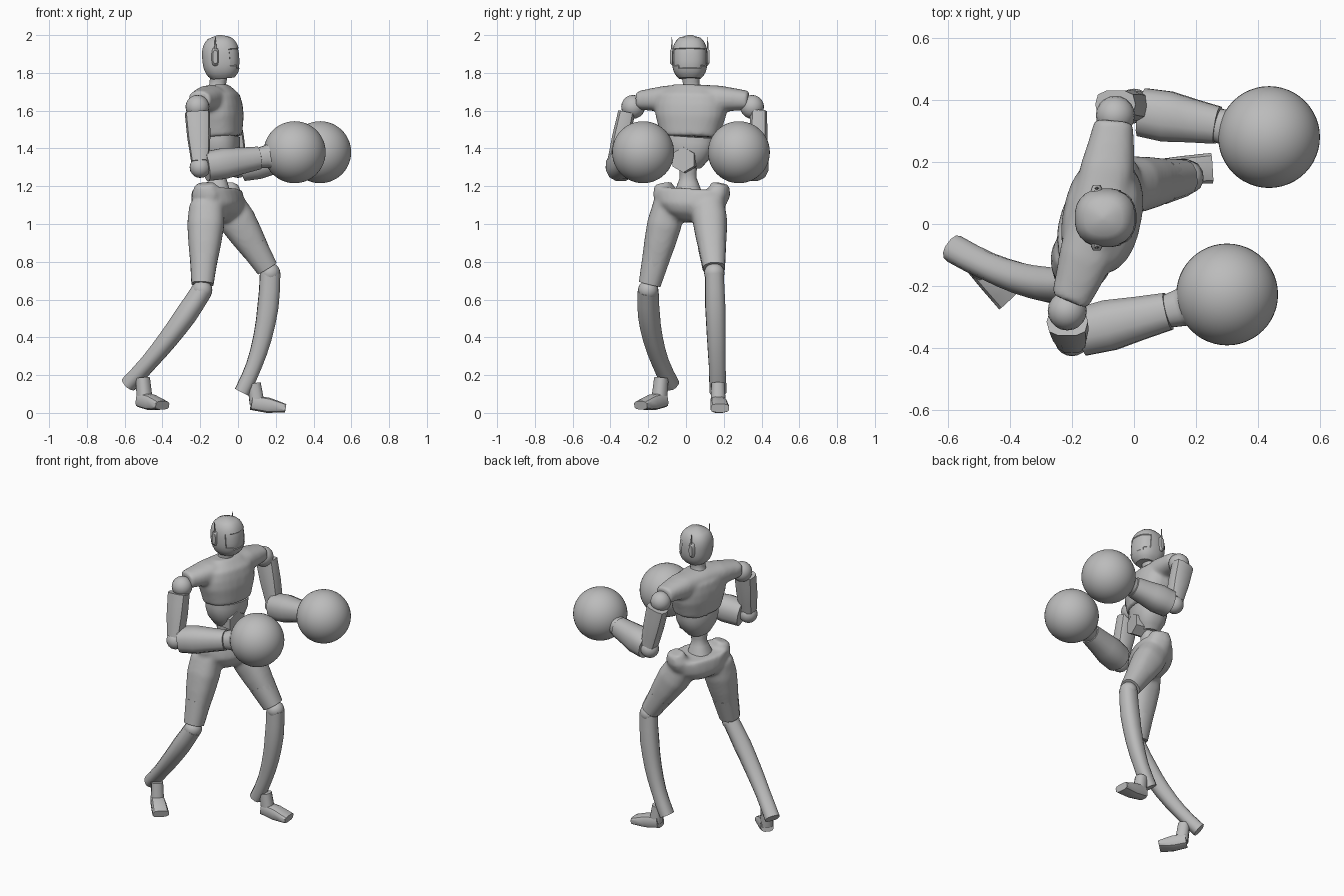
import bpy, bmesh, math
from mathutils import Vector, Matrix

cube = bpy.data.objects.get("Cube")
if cube:
    bpy.data.objects.remove(cube, do_unlink=True)

grey = bpy.data.materials.new("plain grey")
grey.use_nodes = True
grey.diffuse_color = (0.5, 0.5, 0.5, 1)
grey.node_tree.nodes["Principled BSDF"].inputs["Base Color"].default_value = grey.diffuse_color

ACROSS = Vector((0, 1, 0))
UP = Vector((0, 0, 1))
CHEST_SIDE = Vector((0.2, 1, 0)).normalized()
HIP_SIDE = Vector((0.4, 1, 0)).normalized()


def sample(values, t):
    """Read a list of evenly spaced values at t between zero and one."""
    place = t * (len(values) - 1)
    low = min(int(place), len(values) - 2)
    return values[low] + (values[low + 1] - values[low]) * (place - low)


def curve(start, middle, end, t):
    """Point on the parabola that passes through the middle point halfway."""
    control = middle * 2 - (start + end) / 2
    return start.lerp(control, t).lerp(control.lerp(end, t), t)


def loft(bm, start, end, radii, middle=None, depth=(1, 1), side=ACROSS,
         sides=16, square=2.4, steps=8):
    """Skin rounded-square rings along a path; depth is the ratio to the radii."""
    middle = middle or (start + end) / 2
    rings = []
    for step in range(steps + 1):
        t = step / steps
        ahead = curve(start, middle, end, min(t + 0.05, 1))
        behind = curve(start, middle, end, max(t - 0.05, 0))
        tangent = (ahead - behind).normalized()
        u = (side - tangent * side.dot(tangent)).normalized()
        v = tangent.cross(u)
        radius = sample(radii, t)
        ring = []
        for k in range(sides):
            angle = math.tau * (k + 0.5) / sides
            c, s = math.cos(angle), math.sin(angle)
            c = math.copysign(abs(c) ** (2 / square), c)
            s = math.copysign(abs(s) ** (2 / square), s)
            offset = u * c + v * s * sample(depth, t)
            ring.append(bm.verts.new(curve(start, middle, end, t) + offset * radius))
        rings.append(ring)
    for lower, upper in zip(rings, rings[1:]):
        for k in range(sides):
            bm.faces.new((lower[k - 1], lower[k], upper[k], upper[k - 1]))
    bm.faces.new(rings[0][::-1])
    bm.faces.new(rings[-1])
    bmesh.ops.recalc_face_normals(bm, faces=bm.faces)


def finish(name, bm, blend=0):
    mesh = bpy.data.meshes.new(name)
    bm.to_mesh(mesh)
    bm.free()
    mesh.materials.append(grey)
    ob = bpy.data.objects.new(name, mesh)
    bpy.context.collection.objects.link(ob)
    bpy.ops.object.select_all(action='DESELECT')
    ob.select_set(True)
    bpy.context.view_layer.objects.active = ob
    if blend:  # fuse overlapping lofts into one soft shell
        fuse = ob.modifiers.new("fuse", 'REMESH')
        fuse.mode = 'VOXEL'
        fuse.voxel_size = 0.011
        fuse.use_smooth_shade = True
        soften = ob.modifiers.new("soften", 'SMOOTH')
        soften.iterations = blend
    else:
        bpy.ops.object.shade_smooth_by_angle(angle=math.radians(35))


def part(name, start, end, radii, **options):
    bm = bmesh.new()
    loft(bm, start, end, radii, **options)
    finish(name, bm)


def ball(name, centre, radius, segments=20):
    bm = bmesh.new()
    bmesh.ops.create_uvsphere(bm, u_segments=segments, v_segments=segments // 2,
                              radius=radius, matrix=Matrix.Translation(centre))
    finish(name, bm)


# Joints that pose the limbs
right = dict(
    shoulder=(-.215, -.28, 1.62), elbow=(-.2, -.37, 1.3), glove=(.3, -.227, 1.38),
    hip=(-.165, -.09, 1.1), knee=(-.19, -.2, .65), shin=(-.37, -.175, .39),
    heel=(-.58, -.08, .15), toe=(-.4, -.24, .04))
left = dict(
    shoulder=(-.06, .35, 1.62), elbow=(0, .38, 1.3), glove=(.435, .28, 1.38),
    hip=(-.055, .12, 1.1), knee=(.17, .15, .74), shin=(.13, .16, .4),
    heel=(.02, .17, .11), toe=(.25, .18, .025))
for pose in (right, left):
    for joint in pose:
        pose[joint] = Vector(pose[joint])

# Head with an inset visor
crown = Vector((-.1, .02, 2))
chin = Vector((-.08, .02, 1.77))
bm = bmesh.new()
dome = [max(.095 * (1 - abs(k / 8) ** 2.5) ** .4, .01) for k in range(-7, 9)]
loft(bm, chin, crown, dome, depth=(1.05, 1.07), sides=24, steps=len(dome) - 1)
visor = [f for f in bm.faces if f.calc_center_median().x > -.045
         and 1.83 < f.calc_center_median().z < 1.925]
bmesh.ops.inset_region(bm, faces=visor, thickness=.003, depth=-.004)
finish("head", bm)
part("neck", Vector((-.115, .03, 1.68)), Vector((-.1, .025, 1.8)), [.062, .044, .048])

# Ear pods with antennae
for name, s in (("right", -1), ("left", 1)):
    pod = Vector((-.12, .02 + s * .08, 1.885))
    part(name + "_ear_pod", pod, pod + ACROSS * s * .025, [.05, .048, .035],
         depth=(.42, .36), side=UP, square=3, steps=2)
    base = pod + ACROSS * s * .015
    part(name + "_antenna", base, base + UP * .105, [.006, .002], depth=(2, 1),
         sides=6, steps=2)

# Chest shell: ribcage fused with the shoulder yoke
bm = bmesh.new()
loft(bm, Vector((-.095, .02, 1.46)), Vector((-.112, .03, 1.735)),
     [.155, .17, .187, .19, .18, .1], depth=(.73, .6), side=CHEST_SIDE, sides=24, steps=10)
lift = UP * .034
loft(bm, right["shoulder"].lerp(left["shoulder"], .05) + lift,
     left["shoulder"].lerp(right["shoulder"], .03) + lift,
     [.05, .07, .075, .07, .05], middle=Vector((-.115, .035, 1.665)),
     depth=(1.25, 1.25), side=UP, sides=20)
finish("chest", bm, blend=8)

# Tapered abdomen, belly plate and thin waist
waist = Vector((-.1, .01, 1.3))
part("abdomen", waist, Vector((-.093, .02, 1.465)), [.07, .115, .137, .142],
     depth=(.85, .7), side=CHEST_SIDE, sides=20, steps=6)
part("waist_post", waist + UP * .04, Vector((-.112, .012, 1.15)), [.05, .045, .08])
part("belly_plate", Vector((-.07, 0, 1.34)), Vector((.005, -.015, 1.34)),
     [.07, .068], sides=6, square=2, steps=2)

# Hips with raised side lobes, fused with both thighs
bm = bmesh.new()
rim = Vector((-.112, .03, 1.18))
loft(bm, Vector((-.1, .015, 1.01)), rim,
     [.05, .13, .175, .19, .2], depth=(.9, .55), side=HIP_SIDE, sides=24)
for pose, s in ((right, -1), (left, 1)):
    lobe = rim + HIP_SIDE * s * .14
    loft(bm, lobe - UP * .07, lobe + HIP_SIDE * s * .025 + UP * .035,
         [.05, .06, .045], depth=(1.4, 1.2), side=HIP_SIDE)
    loft(bm, pose["hip"], pose["knee"].lerp(pose["hip"], .08),
         [.085, .092, .083, .07, .056], depth=(1.1, 1), sides=20)
finish("hips_and_thighs", bm, blend=12)

for name, pose in (("right", right), ("left", left)):
    # Leg: knee guard, knee and shin running into the heel spur
    hip, knee, heel, toe = (pose[j] for j in ("hip", "knee", "heel", "toe"))
    part(name + "_knee_guard", hip.lerp(knee, .6), hip.lerp(knee, .93), [.076, .06],
         sides=12, steps=3)
    ball(name + "_knee", knee, .054)
    ankle = curve(knee, pose["shin"], heel, .87).lerp(toe, .15)
    foot_side = UP.cross(toe - ankle).normalized()
    part(name + "_shin", knee, heel, [.05, .054, .05, .045, .046], middle=pose["shin"],
         depth=(1.1, .9), side=foot_side, sides=12)

    # Foot: ankle post on a wedge-shaped sole
    sole = ankle.lerp(toe, .1)
    sole.z = toe.z + .025
    part(name + "_ankle", ankle, sole, [.036, .04], side=foot_side, sides=12, steps=2)
    back = sole.lerp(toe, -.2)
    part(name + "_foot", back, toe, [.04, .046, .05], depth=(1, .9, .45),
         side=foot_side, sides=12, square=3.2, steps=4)

    # Arm: shoulder, upper arm, elbow, forearm, flared cuff and round glove
    shoulder, elbow, glove = (pose[j] for j in ("shoulder", "elbow", "glove"))
    ball(name + "_shoulder", shoulder, .063)
    outward = ACROSS * math.copysign(.035, shoulder.y)
    part(name + "_upper_arm", shoulder + outward - UP * .03, elbow + UP * .03,
         [.046, .05, .048], depth=(1.45, 1), sides=10, square=3, steps=4)
    ball(name + "_elbow", elbow, .056)
    start = elbow.lerp(glove, .06) - outward * .4
    wrist = elbow.lerp(glove, .62)
    part(name + "_forearm", start, wrist, [.08, .084, .072, .062], sides=12, steps=6)
    part(name + "_cuff", wrist, elbow.lerp(glove, .8), [.054, .062, .105])
    ball(name + "_glove", glove, .164, 48)
